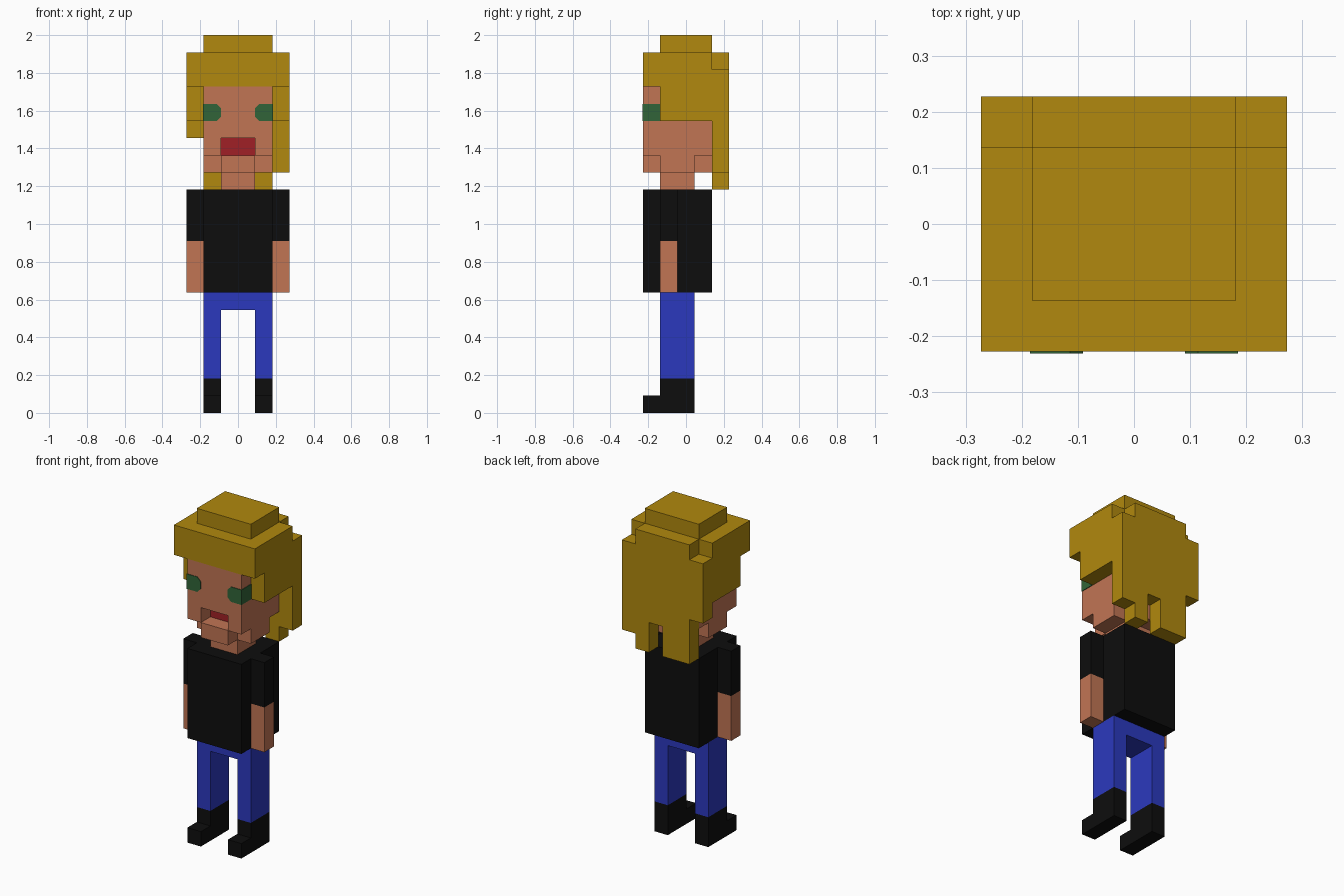
import bpy, bmesh
from mathutils import Vector

cube = bpy.data.objects.get("Cube")
if cube:
    bpy.data.objects.remove(cube, do_unlink=True)

U = 2 / 22          # size of one block
Y0 = -2.5           # front of the model, in blocks


def lin(c):
    c /= 255
    return c / 12.92 if c <= 0.04045 else ((c + 0.055) / 1.055) ** 2.4


def material(name, r, g, b):
    m = bpy.data.materials.new(name)
    col = (lin(r), lin(g), lin(b), 1)
    m.diffuse_color = col
    m.use_nodes = True
    bsdf = m.node_tree.nodes["Principled BSDF"]
    bsdf.inputs["Base Color"].default_value = col
    bsdf.inputs["Roughness"].default_value = 0.9
    return m


HAIR = material("golden_hair", 177, 137, 14)
SKIN = material("skin", 193, 117, 84)
BLACK = material("black_cloth", 13, 13, 13)
BLUE = material("blue_denim", 43, 57, 190)
GREEN = material("green_eye", 49, 100, 56)
RED = material("red_mouth", 160, 32, 38)


def place(v):
    return Vector((v[0], v[1] + Y0, v[2])) * U


def finish(name, bm, mats):
    bmesh.ops.recalc_face_normals(bm, faces=bm.faces)
    me = bpy.data.meshes.new(name)
    bm.to_mesh(me)
    bm.free()
    for m in mats:
        me.materials.append(m)
    ob = bpy.data.objects.new(name, me)
    bpy.context.collection.objects.link(ob)
    return ob


def cells(box):
    x0, x1, y0, y1, z0, z1 = box
    return {(x, y, z) for x in range(x0, x1) for y in range(y0, y1) for z in range(z0, z1)}


def block_part(name, mats, boxes, cut=(), rule=None):
    """Union of boxes (x0, x1, y0, y1, z0, z1) in blocks, minus cuts, outer skin only."""
    solid = set().union(*map(cells, boxes)) - set().union(*map(cells, cut))
    bm = bmesh.new()
    verts = {}
    for c in solid:
        for axis in range(3):
            a, b = (axis + 1) % 3, (axis + 2) % 3
            for side in (0, 1):
                n = list(c)
                n[axis] += 2 * side - 1
                if tuple(n) in solid:
                    continue
                loop = []
                for da, db in ((0, 0), (1, 0), (1, 1), (0, 1)):
                    p = list(c)
                    p[axis] += side
                    p[a] += da
                    p[b] += db
                    p = tuple(p)
                    if p not in verts:
                        verts[p] = bm.verts.new(place(p))
                    loop.append(verts[p])
                f = bm.faces.new(loop if side else loop[::-1])
                if rule:
                    f.material_index = rule(c, axis, side)
    bmesh.ops.dissolve_limit(bm, angle_limit=0.02, verts=bm.verts, edges=bm.edges,
                             delimit={'MATERIAL'})
    return finish(name, bm, mats)


def both(box):
    """The box and its mirror image across x = 0."""
    x0, x1, *rest = box
    return [tuple(box), (-x1, -x0, *rest)]


# Limbs, left and right
for i, side in enumerate(("left", "right")):
    for name, mat, boxes in (
        ("shoe", BLACK, [(1, 2, 0, 3, 0, 1), (1, 2, 1, 3, 1, 2)]),
        ("arm", SKIN, [(2, 3, 1, 2, 7, 10)]),
        ("sleeve", BLACK, [(2, 3, 1, 2, 10, 13)]),
    ):
        block_part(f"{side}_{name}", [mat], [both(b)[i] for b in boxes])

# Trousers, shirt and neck
block_part("trousers", [BLUE], both((1, 2, 1, 3, 2, 7)) + [(-2, 2, 1, 3, 6, 7)])
block_part("shirt", [BLACK], [(-2, 2, 0, 4, 7, 13)])
block_part("neck", [SKIN], [(-1, 1, 1, 3, 13, 14)])

# Head with rounded jaw; the back wall of the mouth recess is red
block_part("head", [SKIN, RED],
           [(-2, 2, 0, 4, 15, 19), (-1, 1, 0, 4, 14, 15), (-2, 2, 1, 3, 14, 15)],
           cut=[(-1, 1, 0, 1, 15, 16)],
           rule=lambda c, axis, side: int(c[1] == 1 and c[2] == 15 and axis == 1
                                          and side == 0 and c[0] in (-1, 0)))

# Eyes: thin wraps round the front corners, inner corners clipped
E, K = 0.04, 0.25
outline = [(2 + E, 17), (2 + E, 18), (1 + K, 18), (1, 18 - K), (1, 17 + K), (1 + K, 17)]
for name, s in (("left_eye", 1), ("right_eye", -1)):
    bm = bmesh.new()
    face = bm.faces.new([bm.verts.new(place((s * x, -E, z))) for x, z in outline])
    new = bmesh.ops.extrude_face_region(bm, geom=[face])["geom"]
    bmesh.ops.translate(bm, vec=(0, (1 + E) * U, 0),
                        verts=[v for v in new if isinstance(v, bmesh.types.BMVert)])
    finish(name, bm, [GREEN])

# Hair: cap, crown, stepped sides and uneven strands at the back
block_part("hair", [HAIR],
           [(-2, 2, 1, 4, 21, 22), (-3, 3, 0, 4, 19, 21)]
           + both((2, 3, 1, 4, 17, 19))
           + [(-2, 2, 4, 5, 15, 21),
              (2, 3, 4, 5, 14, 20), (-3, -2, 4, 5, 16, 20),
              (1, 2, 4, 5, 13, 15), (-2, 0, 4, 5, 13, 15)])
